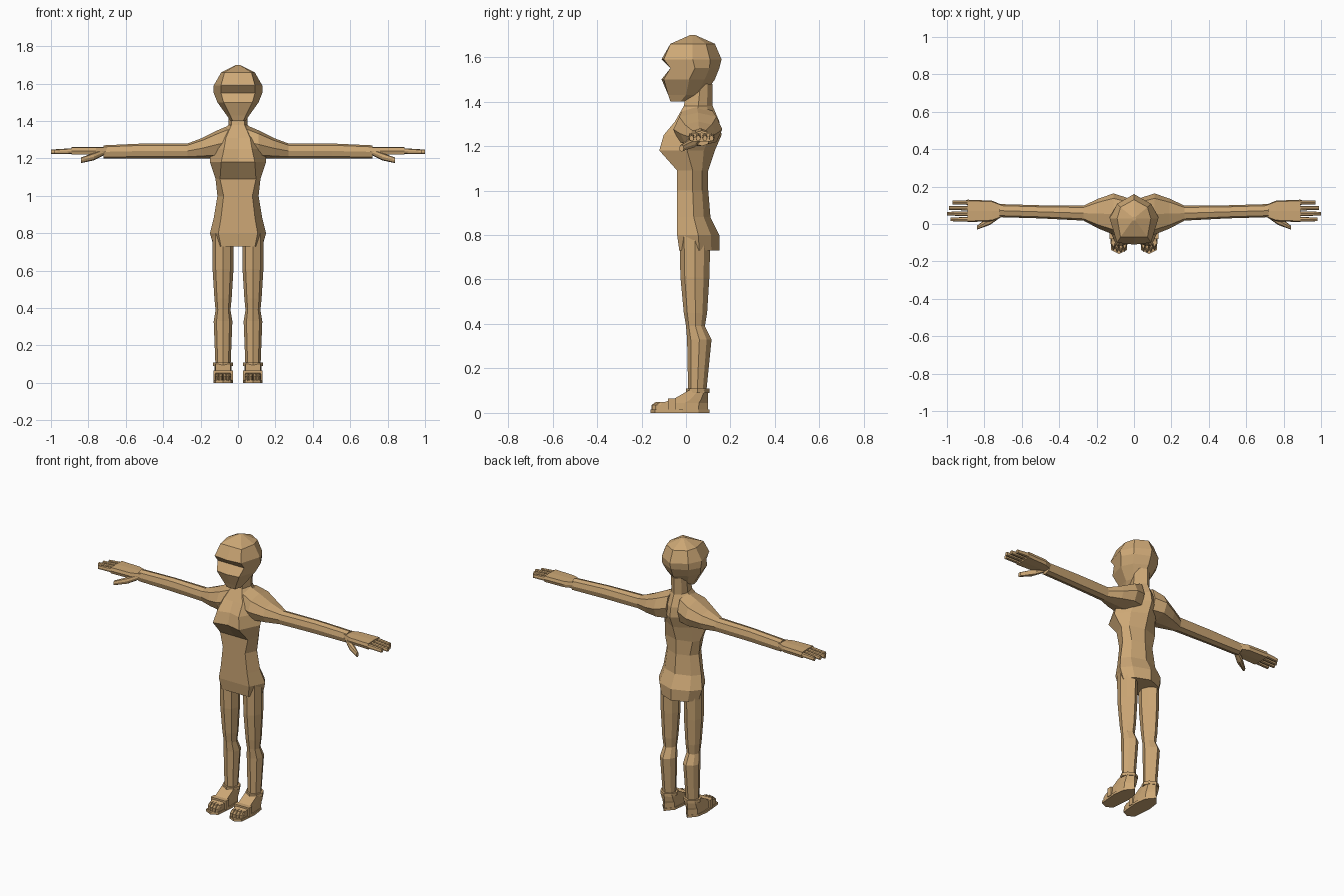
import bpy
import bmesh
from mathutils import Vector

default_cube = bpy.data.objects.get("Cube")
if default_cube:
    bpy.data.objects.remove(default_cube)

skin = bpy.data.materials.new("tan skin")
skin.use_nodes = True
skin.diffuse_color = (0.61, 0.39, 0.18, 1)
shader = skin.node_tree.nodes["Principled BSDF"]
shader.inputs["Base Color"].default_value = skin.diffuse_color


def loft(name, rings, mirror=False):
    """Skin a list of equal-sized rings and cap both ends."""
    bm = bmesh.new()
    loops = [[bm.verts.new(point) for point in ring] for ring in rings]
    for low, high in zip(loops, loops[1:]):
        for i in range(len(low)):
            bm.faces.new((low[i - 1], low[i], high[i], high[i - 1]))
    bm.faces.new(loops[0])
    bm.faces.new(loops[-1])
    bmesh.ops.recalc_face_normals(bm, faces=bm.faces)
    mesh = bpy.data.meshes.new(name)
    bm.to_mesh(mesh)
    bm.free()
    mesh.materials.append(skin)
    obj = bpy.data.objects.new(name, mesh)
    bpy.context.collection.objects.link(obj)
    if mirror:
        obj.modifiers.new("mirror", 'MIRROR').use_mirror_merge = False


def level(z, width, front, back, centre=0, panel=0.7, cleft=0, chamfer=0):
    """Horizontal eight-point section: front panel, two sides, rounded back.

    Width is the half width; cleft pushes the front middle inwards."""
    depth = back - front
    side = [(panel * width, front + chamfer * depth),
            (width, front + depth / 2),
            (panel * width, back - depth / 5)]
    outline = [(0, front + cleft), *side, (0, back)]
    outline += [(-x, y) for x, y in reversed(side)]
    return [Vector((centre + x, y, z)) for x, y in outline]


def across(x, depth, height, y, z, corner=0.76):
    """Upright eight-point section across an arm, hand or finger."""
    outline = [(0, -1), (corner, -corner), (1, 0), (corner, corner)]
    outline += [(-u, -v) for u, v in outline]
    return [Vector((x, y + u * depth / 2, z + v * height / 2)) for u, v in outline]


# Torso from seat to neck
loft("torso", [
    level(z=0.73, width=0.13, front=-0.03, back=0.15),
    level(z=0.8, width=0.15, front=-0.04, back=0.15),
    level(z=0.88, width=0.13, front=-0.04, back=0.11),
    level(z=1, width=0.11, front=-0.04, back=0.1),
    level(z=1.09, width=0.12, front=-0.04, back=0.1, panel=0.8),
    level(z=1.18, width=0.15, front=-0.12, back=0.13, panel=0.6, cleft=0.02),
    level(z=1.25, width=0.15, front=-0.1, back=0.16, panel=0.5, cleft=0.02),
    level(z=1.31, width=0.13, front=-0.05, back=0.15, panel=0.5),
    level(z=1.38, width=0.05, front=-0.01, back=0.12),
    level(z=1.48, width=0.05, front=0.01, back=0.12),
])

# Head with chin, nose ridge, recessed eyes and brow
loft("head", [
    level(z=1.4, width=0.04, front=-0.07, back=0.02),
    level(z=1.43, width=0.06, front=-0.08, back=0.08),
    level(z=1.5, width=0.11, front=-0.1, back=0.13, cleft=-0.01),
    level(z=1.55, width=0.13, front=-0.07, back=0.15),
    level(z=1.59, width=0.13, front=-0.1, back=0.16, cleft=-0.01),
    level(z=1.66, width=0.09, front=-0.07, back=0.13, panel=0.8),
    level(z=1.7, width=0.01, front=0.02, back=0.04),
])


# Arms, with a straight underside and a slight backward drift
def arm_section(x, depth, height):
    return across(x, depth, height, y=0.05 + 0.03 * x, z=1.2 + height / 2)


loft("arms", [
    arm_section(x=0.04, depth=0.18, height=0.18),
    arm_section(x=0.11, depth=0.22, height=0.15),
    arm_section(x=0.19, depth=0.16, height=0.11),
    arm_section(x=0.27, depth=0.08, height=0.08),
    arm_section(x=0.5, depth=0.07, height=0.08),
    arm_section(x=0.72, depth=0.07, height=0.07),
], mirror=True)

# Hands
loft("hands", [
    across(x, depth, height=0.04, y=0.07, z=1.24, corner=0.9)
    for x, depth in ((0.7, 0.06), (0.76, 0.11), (0.89, 0.12))
], mirror=True)

# Four fingers, spaced evenly from front to back
for i, tip in enumerate((0.98, 1, 0.99, 0.97)):
    y = 0.025 + 0.03 * i
    loft(f"finger_{i + 1}", [
        across(0.88, depth=0.025, height=0.03, y=y, z=1.24),
        across(tip, depth=0.02, height=0.025, y=y, z=1.235),
    ], mirror=True)

# Thumbs, slanting forward and down
loft("thumbs", [
    across(x=0.7, depth=0.03, height=0.03, y=0.06, z=1.24),
    across(x=0.77, depth=0.05, height=0.04, y=0.02, z=1.21),
    across(x=0.84, depth=0.02, height=0.03, y=-0.02, z=1.19),
], mirror=True)


# Legs and feet share one centre line on each side
def leg_level(z, width, front, back, centre=0.08, panel=0.7, chamfer=0.15, cleft=0):
    return level(z, width, front, back, centre, panel, cleft, chamfer)


loft("legs", [
    leg_level(z=0.08, width=0.04, front=0.01, back=0.09),
    leg_level(z=0.33, width=0.05, front=0.005, back=0.115),
    leg_level(z=0.39, width=0.04, front=0, back=0.085),
    leg_level(z=0.45, width=0.046, front=-0.01, back=0.095),
    leg_level(z=0.61, width=0.056, front=-0.025, back=0.105),
    leg_level(z=0.8, width=0.056, front=-0.03, back=0.11),
], mirror=True)

# Ankle straps
loft("ankle_straps", [
    leg_level(z, width=0.054, front=0, back=0.105) for z in (0.09, 0.11)
], mirror=True)

# Feet, rising from the toe joint to the ankle
loft("feet", [
    leg_level(z, width=0.045, front=front, back=0.1, panel=0.9, chamfer=0)
    for z, front in ((0.01, -0.12), (0.045, -0.11), (0.06, -0.06), (0.1, 0.01))
], mirror=True)

# Soles with a pointed toe
loft("soles", [
    leg_level(z, width=0.052, front=-0.14, back=0.105, panel=0.8,
              chamfer=0, cleft=-0.02)
    for z in (0, 0.015)
], mirror=True)

# Toes
for i, tip in enumerate((-0.15, -0.155, -0.15, -0.14)):
    x = 0.05 + 0.02 * i
    loft(f"toe_{i + 1}", [
        leg_level(z=0.01, width=0.01, front=tip, back=-0.08, centre=x),
        leg_level(z=0.035, width=0.01, front=tip, back=-0.08, centre=x),
        leg_level(z=0.05, width=0.008, front=tip + 0.02, back=-0.08, centre=x),
    ], mirror=True)

# Straps over the instep
loft("instep_straps", [
    leg_level(z, width=0.052, front=-0.08, back=-0.04, panel=1, chamfer=0)
    for z in (0.01, 0.065)
], mirror=True)
